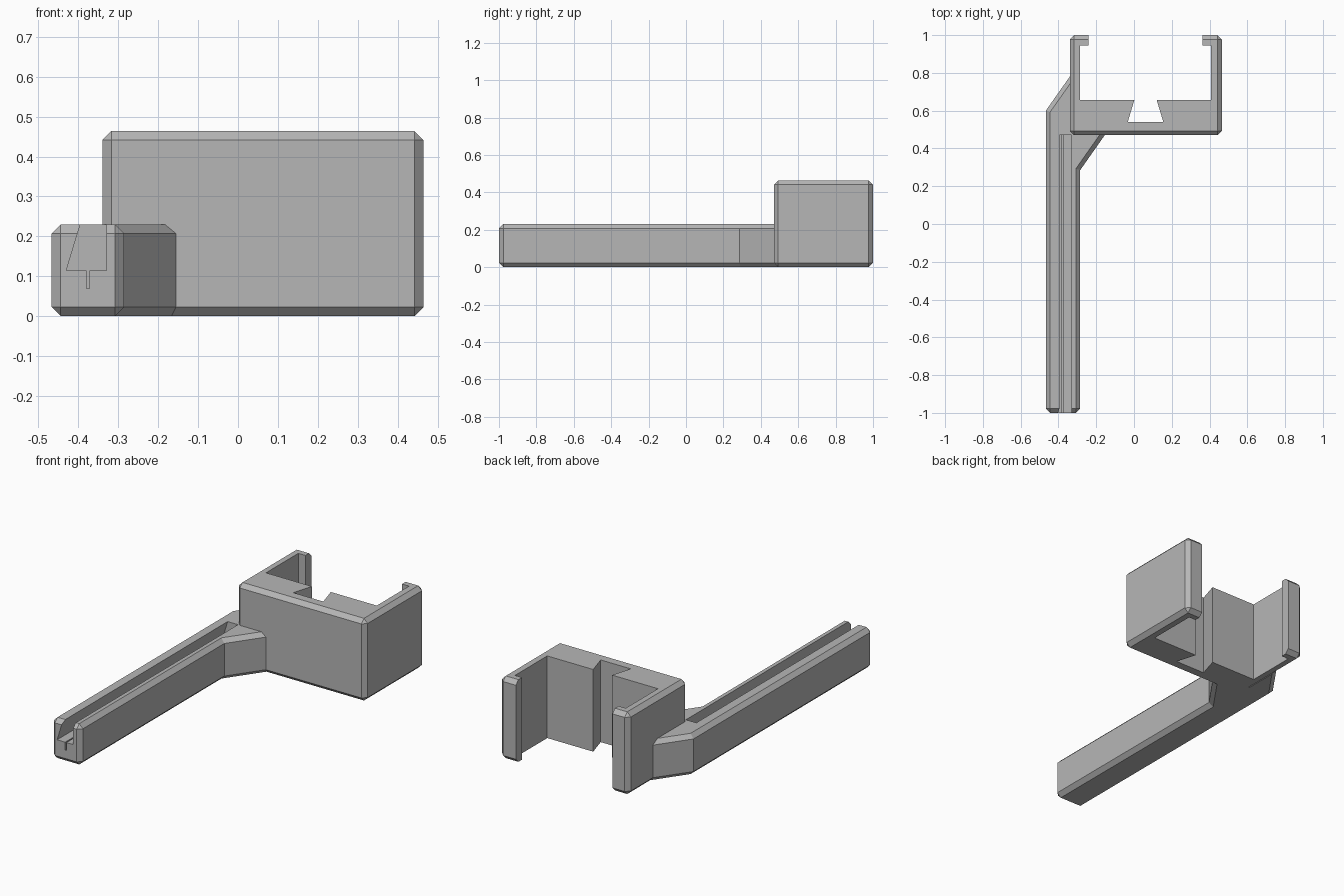
import bpy
import bmesh
from mathutils import Vector

cube = bpy.data.objects.get("Cube")
if cube:
    bpy.data.objects.remove(cube, do_unlink=True)

CHAMFER = 0.023

grey = bpy.data.materials.new("plain grey")
grey.use_nodes = True
COLOUR = (0.47, 0.47, 0.47, 1)
grey.diffuse_color = COLOUR
grey.node_tree.nodes["Principled BSDF"].inputs["Base Color"].default_value = COLOUR


def prism(name, points, start, end, axis="z", chamfer=None):
    """Extrude a closed outline along z or y; chamfer picks the edges to cut."""
    bm = bmesh.new()
    place = (lambda a, b: (a, b, start)) if axis == "z" else (lambda a, b: (a, start, b))
    face = bm.faces.new([bm.verts.new(place(a, b)) for a, b in points])
    grown = bmesh.ops.extrude_face_region(bm, geom=[face])
    step = Vector((0, 0, end - start)) if axis == "z" else Vector((0, end - start, 0))
    moved = [v for v in grown["geom"] if isinstance(v, bmesh.types.BMVert)]
    bmesh.ops.translate(bm, verts=moved, vec=step)
    bmesh.ops.recalc_face_normals(bm, faces=bm.faces)
    if chamfer:
        bmesh.ops.bevel(bm, geom=[e for e in bm.edges if chamfer(e)], offset=CHAMFER,
                        offset_type="OFFSET", segments=1, profile=0.5, affect="EDGES")
    mesh = bpy.data.meshes.new(name)
    bm.to_mesh(mesh)
    bm.free()
    mesh.materials.append(grey)
    obj = bpy.data.objects.new(name, mesh)
    bpy.context.collection.objects.link(obj)
    return obj


def cut(target, cutter):
    """Subtract the cutter from the target, then discard it."""
    cutter.hide_render = True
    mod = target.modifiers.new("cut", "BOOLEAN")
    mod.operation = "DIFFERENCE"
    mod.solver = "EXACT"
    mod.object = cutter
    bpy.context.view_layer.objects.active = target
    bpy.ops.object.modifier_apply(modifier=mod.name)
    bpy.data.objects.remove(cutter, do_unlink=True)


# Clip: chamfered block with a lipped cavity and a dovetail socket
clip = prism("clip_bracket",
             [(-0.34, 0.47), (0.465, 0.47), (0.465, 1), (-0.34, 1)],
             0, 0.464, chamfer=lambda e: True)
cavity = prism("cavity_cutter",
               [(-0.24, 1.1), (-0.24, 0.945), (-0.285, 0.945), (-0.285, 0.657),
                (0.002, 0.657), (-0.033, 0.54), (0.155, 0.54), (0.12, 0.657),
                (0.407, 0.657), (0.407, 0.945), (0.363, 0.945), (0.363, 1.1)],
               -0.1, 0.6)
cut(clip, cavity)


# Arm: flared into the clip, chamfered along its rims and front corners
def arm_edges(edge):
    a, b = (v.co for v in edge.verts)
    upright = abs(a.z - b.z) > 0.1
    return not upright or a.y < -0.9


arm = prism("arm",
            [(-0.467, -1), (-0.285, -1), (-0.285, 0.285), (-0.12, 0.52),
             (-0.12, 0.6), (-0.3, 0.6), (-0.3, 0.837), (-0.467, 0.6)],
            0, 0.23, chamfer=arm_edges)

# Groove along the arm: undercut on one side, with a thin slit in its floor
groove = prism("groove_cutter",
               [(-0.389, 0.25), (-0.43, 0.115), (-0.38, 0.115), (-0.38, 0.07),
                (-0.372, 0.07), (-0.372, 0.115), (-0.33, 0.115), (-0.33, 0.25)],
               -1.1, 0.472, axis="y")
cut(arm, groove)
